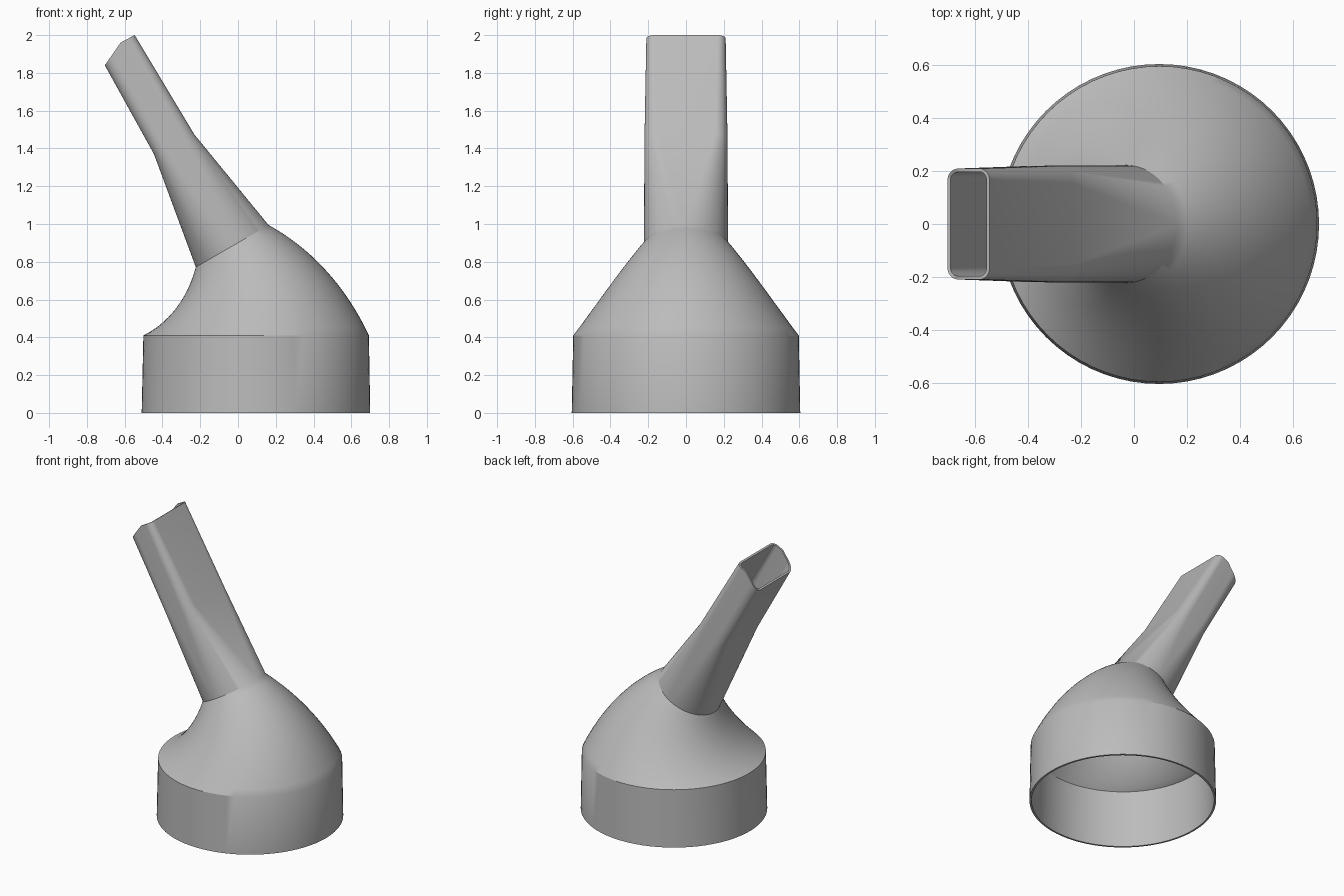
import bpy, bmesh
from math import sin, cos, radians
from mathutils import Vector

cube = bpy.data.objects.get("Cube")
if cube:
    bpy.data.objects.remove(cube, do_unlink=True)

STEPS = 18      # segments per rounded corner
WALL = 0.013


def ring(left, right, half_y, mid=None, round_s=1.0, round_y=1.0):
    """Rounded section from left to right (x, z); full rounding gives a circle."""
    left, right = Vector(left), Vector(right)
    mid = Vector(mid) if mid else (left + right) / 2
    pts = []

    def add(s, t):
        p = mid.lerp(right, s) if s > 0 else mid.lerp(left, -s)
        pts.append(Vector((p.x, half_y * t, p.y)))

    for k, (sx, sy) in enumerate(((1, 1), (-1, 1), (-1, -1), (1, -1))):
        for i in range(STEPS + 1):
            a = radians(90 * (k + i / STEPS))
            add(sx * (1 - round_s) + round_s * cos(a),
                sy * (1 - round_y) + round_y * sin(a))
        end = radians(90 * (k + 1))
        add(cos(end), sin(end))
    return pts


# Collar, slightly tapered
cx = 0.095
rings = [ring((cx - 0.605, 0), (cx + 0.605, 0), 0.605)]

# Shoulder: shrinking circles swung about a pivot
pivot, swing, bends = Vector((-0.85, 0.41)), 0.946, 16
for i in range(bends + 1):
    t = i / bends
    a = radians(30 * t)
    r = 0.597 + (0.2225 - 0.597) * t
    u = Vector((cos(a), sin(a)))
    rings.append(ring(pivot + u * (swing - r), pivot + u * (swing + r), r))

# Spout: round root to flat neck, then the bevelled tip
rings.append(ring((-0.445, 1.37), (-0.232, 1.475), 0.22, round_s=0.55, round_y=0.3))
rings.append(ring((-0.705, 1.84), (-0.547, 2.0), 0.21, mid=(-0.622, 1.96),
                  round_s=0.5, round_y=0.2))

bm = bmesh.new()
loops = [[bm.verts.new(p) for p in pts] for pts in rings]
for low, high in zip(loops, loops[1:]):
    n = len(low)
    for i in range(n):
        j = (i + 1) % n
        bm.faces.new((low[i], low[j], high[j], high[i]))
bmesh.ops.remove_doubles(bm, verts=bm.verts, dist=0.0005)
mesh = bpy.data.meshes.new("angled_nozzle")
bm.to_mesh(mesh)
bm.free()

nozzle = bpy.data.objects.new("angled_nozzle", mesh)
bpy.context.collection.objects.link(nozzle)

# Plain grey plastic
grey = bpy.data.materials.new("grey_plastic")
grey.use_nodes = True
colour = (0.5, 0.5, 0.5, 1)
grey.diffuse_color = colour
grey.node_tree.nodes["Principled BSDF"].inputs["Base Color"].default_value = colour
mesh.materials.append(grey)

# Hollow wall and shading
bpy.ops.object.select_all(action='DESELECT')
nozzle.select_set(True)
bpy.context.view_layer.objects.active = nozzle
shell = nozzle.modifiers.new("wall", 'SOLIDIFY')
shell.thickness = WALL
shell.offset = -1
bpy.ops.object.modifier_apply(modifier=shell.name)
bpy.ops.object.shade_smooth_by_angle(angle=radians(30))
